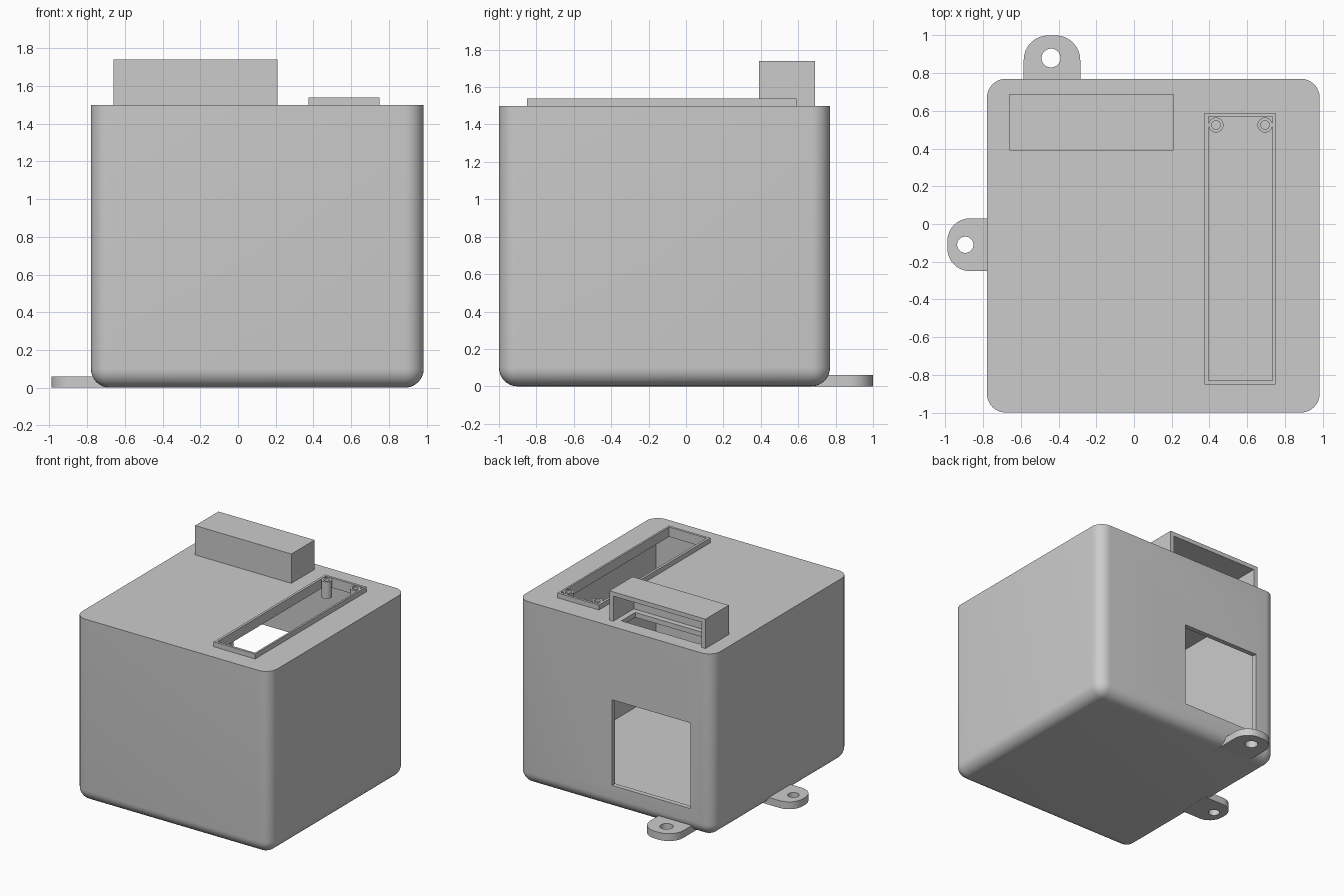
import bpy, bmesh, math

if "Cube" in bpy.data.objects:
    bpy.data.objects.remove(bpy.data.objects["Cube"])

grey = bpy.data.materials.new("plain_grey")
grey.diffuse_color = (0.6, 0.6, 0.6, 1)
grey.use_nodes = True
grey.node_tree.nodes["Principled BSDF"].inputs["Base Color"].default_value = grey.diffuse_color


def finish(name, bm):
    bmesh.ops.recalc_face_normals(bm, faces=bm.faces)
    me = bpy.data.meshes.new(name)
    bm.to_mesh(me)
    bm.free()
    me.materials.append(grey)
    ob = bpy.data.objects.new(name, me)
    bpy.context.collection.objects.link(ob)
    return ob


def box(name, x, y, z, round_test=None, radius=0.1):
    """Box from min/max pairs; edges passing round_test are rounded."""
    bm = bmesh.new()
    bmesh.ops.create_cube(bm, size=1)
    for v in bm.verts:
        for i, (lo, hi) in enumerate((x, y, z)):
            v.co[i] = hi if v.co[i] > 0 else lo
    if round_test:
        edges = [e for e in bm.edges if round_test(e.verts[0].co, e.verts[1].co)]
        bmesh.ops.bevel(bm, geom=edges, offset=radius, offset_type='OFFSET',
                        segments=8, profile=0.5, affect='EDGES')
    return finish(name, bm)


def cylinder(name, loc, r, depth, axis='Z'):
    bm = bmesh.new()
    bmesh.ops.create_cone(bm, cap_ends=True, segments=40, radius1=r, radius2=r, depth=depth)
    for v in bm.verts:
        if axis == 'Y':
            v.co = (v.co.x, v.co.z, v.co.y)
        v.co.x += loc[0]
        v.co.y += loc[1]
        v.co.z += loc[2]
    return finish(name, bm)


def cut(ob, *cutters):
    bpy.context.view_layer.objects.active = ob
    for c in cutters:
        m = ob.modifiers.new("cut", 'BOOLEAN')
        m.operation = 'DIFFERENCE'
        m.solver = 'EXACT'
        m.object = c
        bpy.ops.object.modifier_apply(modifier=m.name)
        bpy.data.objects.remove(c, do_unlink=True)


def smooth(ob):
    bpy.ops.object.select_all(action='DESELECT')
    ob.select_set(True)
    bpy.context.view_layer.objects.active = ob
    bpy.ops.object.shade_smooth_by_angle(angle=math.radians(30))


# hollow case: rounded sides and bottom, sharp top
case = box("case", (-0.78, 0.985), (-1, 0.77), (0, 1.5),
           lambda a, b: abs(a.z - b.z) > 0.5 or max(a.z, b.z) < 0.01)
cut(case,
    box("cavity", (-0.74, 0.945), (-0.96, 0.73), (0.06, 1.46)),
    box("back_window", (-0.58, 0.13), (0.6, 0.9), (0.2, 0.9)),
    cylinder("back_hole", (-0.41, 0.75, 1.2), 0.1, 0.3, 'Y'),
    box("hood_slot", (-0.58, 0.13), (0.47, 0.65), (1.4, 1.6)),
    box("top_slot", (0.395, 0.735), (-0.83, 0.57), (1.4, 1.6)))
smooth(case)

# raised rim around the long top opening
rim = box("opening_rim", (0.375, 0.75), (-0.85, 0.59), (1.5, 1.54))
cut(rim, box("rim_hole", (0.395, 0.735), (-0.83, 0.57), (1.4, 1.6)))

# two hollow screw posts at the back end of the opening
for side, x in (("left", 0.435), ("right", 0.695)):
    post = cylinder("screw_post_" + side, (x, 0.525, 1.47), 0.04, 0.138)
    cut(post, cylinder("bore", (x, 0.525, 1.47), 0.023, 0.3))
    smooth(post)

# hood, open to the back and down into the slot
hood = box("hood", (-0.66, 0.21), (0.39, 0.69), (1.5, 1.74))
cut(hood, box("hood_inside", (-0.625, 0.175), (0.425, 0.8), (1.4, 1.705)))

# mounting tabs with rounded outer corners
back_tab = box("back_tab", (-0.585, -0.285), (0.68, 1.0), (0, 0.06),
               lambda a, b: abs(a.z - b.z) > 0.01 and a.y > 0.9, 0.13)
cut(back_tab, cylinder("tab_hole", (-0.44, 0.88, 0.03), 0.05, 0.3))
smooth(back_tab)
side_tab = box("side_tab", (-0.99, -0.69), (-0.25, 0.03), (0, 0.06),
               lambda a, b: abs(a.z - b.z) > 0.01 and a.x < -0.9, 0.12)
cut(side_tab, cylinder("tab_hole", (-0.895, -0.11, 0.03), 0.043, 0.3))
smooth(side_tab)
